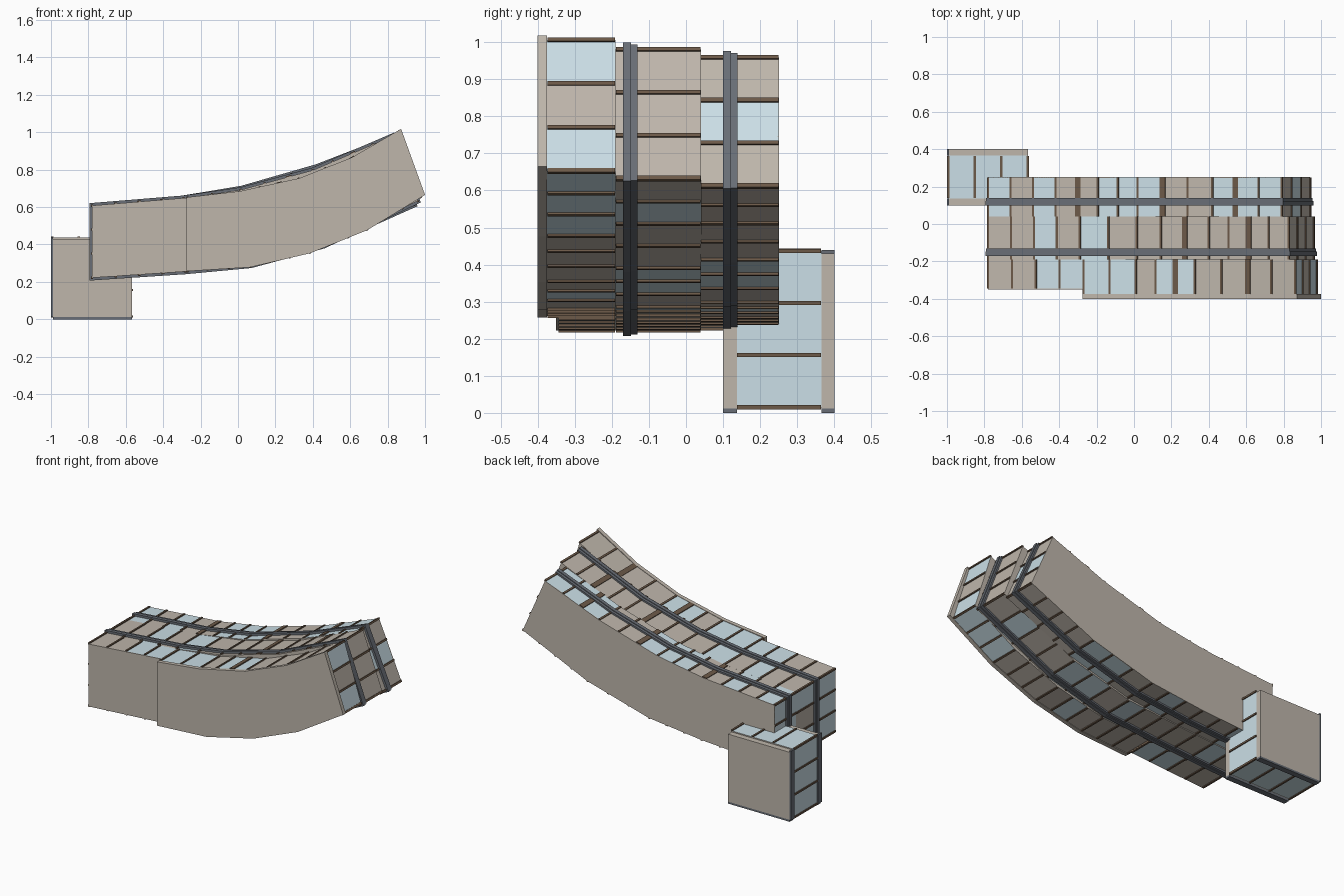
import bpy, bmesh, random
from mathutils import Vector as V

if "Cube" in bpy.data.objects:
    bpy.data.objects.remove(bpy.data.objects["Cube"])

random.seed(4)

def material(name, r, g, b):
    m = bpy.data.materials.new(name)
    m.diffuse_color = (r, g, b, 1)
    m.use_nodes = True
    m.node_tree.nodes["Principled BSDF"].inputs["Base Color"].default_value = m.diffuse_color
    return m

BEIGE = material("beige_panel", 0.52, 0.47, 0.41)
GLASS = material("pale_glass", 0.60, 0.74, 0.80)
BROWN = material("brown_bar", 0.15, 0.10, 0.065)
STEEL = material("dark_steel", 0.14, 0.155, 0.18)

def prisms(name, loops, y0, y1, mats, pick=lambda i: 0):
    """Extrude closed x-z loops from y0 to y1 into one object."""
    bm = bmesh.new()
    for loop in loops:
        a = [bm.verts.new((p[0], y0, p[1])) for p in loop]
        b = [bm.verts.new((p[0], y1, p[1])) for p in loop]
        bm.faces.new(a)
        bm.faces.new(b[::-1])
        n = len(loop)
        for i in range(n):
            j = (i + 1) % n
            f = bm.faces.new((a[i], b[i], b[j], a[j]))
            f.material_index = pick(i)
    bmesh.ops.recalc_face_normals(bm, faces=bm.faces)
    me = bpy.data.meshes.new(name)
    bm.to_mesh(me)
    bm.free()
    for m in mats:
        me.materials.append(m)
    ob = bpy.data.objects.new(name, me)
    bpy.context.collection.objects.link(ob)
    return ob

def ring(top, bottom):
    """Clockwise loop from left-to-right top and bottom lines."""
    return [V(p) for p in top] + [V(p) for p in reversed(bottom)]

def rect(x0, x1, z0, z1):
    return ring([(x0, z1), (x1, z1)], [(x0, z0), (x1, z0)])

def normal(d):
    return V((-d.y, d.x))

def offset(loop, t):
    out = []
    for i, p in enumerate(loop):
        n1 = normal((p - loop[i - 1]).normalized())
        n2 = normal((loop[(i + 1) % len(loop)] - p).normalized())
        m = (n1 + n2).normalized()
        out.append(p + m * (t / max(m.dot(n1), 0.3)))
    return out

def divide(loop, step):
    """Split each edge into equal panels; return points and directions."""
    pts = []
    for i, p in enumerate(loop):
        e = loop[(i + 1) % len(loop)] - p
        n = max(1, round(e.length / step))
        pts += [(p + e * (k / n), e.normalized()) for k in range(n)]
    return pts

def bar(p, d, w, h=0.006):
    n = normal(d)
    return [p - d * w / 2 - n * h, p - d * w / 2 + n * h,
            p + d * w / 2 + n * h, p + d * w / 2 - n * h]

def glazed(name, loop, y0, y1, step, glass_share, wide=()):
    """Panelled tube with thin brown bars, a few of them wide."""
    pts = divide(loop, step)
    pick = [int(random.random() < glass_share) for _ in pts]
    prisms(name + "_panels", [[p for p, d in pts]], y0, y1,
           [BEIGE, GLASS], lambda i: pick[i])
    bars = [bar(p, d, 0.03 if i in wide else 0.011) for i, (p, d) in enumerate(pts)]
    prisms(name + "_bars", bars, y0 + 0.001, y1 - 0.001, [BROWN])

# Curved side wall at the front
wall = ring([(-0.275, 0.652), (0.01, 0.685), (0.326, 0.754), (0.61, 0.866), (0.872, 1.018)],
            [(-0.275, 0.257), (0.064, 0.278), (0.385, 0.353), (0.69, 0.476), (1.0, 0.665)])
prisms("front_wall", [wall], -0.40, -0.375, [BEIGE])

# Three neighbouring curved bays, each with a slightly different bend
front_bay = ring(
    [(-0.27, 0.648), (0.01, 0.682), (0.326, 0.752), (0.61, 0.863), (0.862, 1.006)],
    [(-0.27, 0.262), (0.064, 0.281), (0.385, 0.357), (0.69, 0.48), (0.975, 0.652)])
middle_bay = ring(
    [(-0.78, 0.608), (-0.29, 0.648), (0.015, 0.692), (0.40, 0.797), (0.827, 0.98)],
    [(-0.78, 0.222), (-0.28, 0.255), (0.07, 0.288), (0.46, 0.393), (0.96, 0.632)])
back_bay = ring(
    [(-0.78, 0.608), (-0.30, 0.647), (0.02, 0.70), (0.42, 0.815), (0.79, 0.958)],
    [(-0.78, 0.228), (-0.28, 0.26), (0.08, 0.30), (0.50, 0.415), (0.942, 0.612)])
glazed("front_bay", front_bay, -0.375, -0.19, 0.125, 0.3, (4, 7))
glazed("middle_bay", middle_bay, -0.19, 0.04, 0.125, 0.3, (8, 11))
glazed("back_bay", back_bay, 0.04, 0.25, 0.125, 0.45, (4, 8, 11))

# Straight entrance part at the left of the front bay
entrance = ring([(-0.78, 0.608), (-0.27, 0.65)], [(-0.78, 0.222), (-0.27, 0.256)])
glazed("entrance_bay", entrance, -0.345, -0.19, 0.125, 0.3)
prisms("entrance_wall", [entrance], -0.35, -0.345, [BEIGE])
prisms("back_wall", [back_bay], 0.245, 0.251, [BEIGE])

# Steel ribs wrapping the tube, each a pair of rails
for name, loop, y in (("front_rib", middle_bay, -0.17), ("back_rib", back_bay, 0.10)):
    prisms(name + "_outer", [offset(loop, 0.014)], y, y + 0.022, [STEEL])
    prisms(name + "_inner", [offset(loop, 0.010)], y + 0.022, y + 0.039, [STEEL])

# Small separate block at the back left
glazed("block", rect(-0.993, -0.568, 0.015, 0.437), 0.137, 0.365, 0.135, 1.0)
for side, y0, y1 in (("front", 0.10, 0.137), ("back", 0.365, 0.40)):
    prisms("block_wall_" + side, [rect(-0.99, -0.568, 0.012, 0.43)], y0, y1, [BEIGE])
    prisms("block_edging_" + side,
           [rect(-1.0, -0.99, 0.012, 0.44), rect(-0.99, -0.568, 0.0, 0.012)],
           y0, y1, [STEEL])
